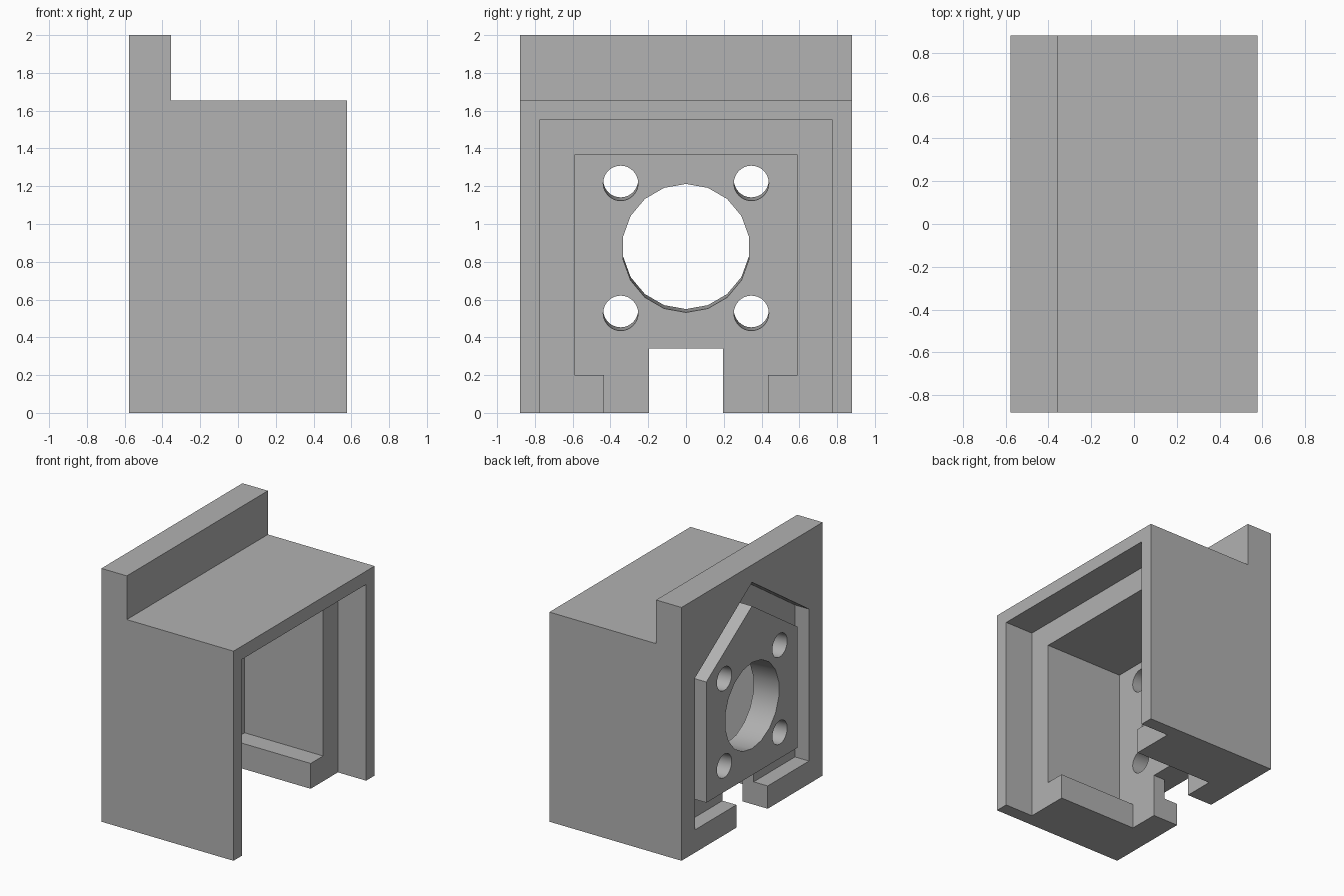
import bpy, bmesh, math
from mathutils import Matrix, Vector

cube = bpy.data.objects.get("Cube")
if cube:
    bpy.data.objects.remove(cube, do_unlink=True)

mat = bpy.data.materials.new("plain grey")
mat.use_nodes = True
grey = (0.445, 0.445, 0.445, 1)
mat.diffuse_color = grey
mat.node_tree.nodes["Principled BSDF"].inputs["Base Color"].default_value = grey

HALF_X, HALF_Y = 0.577, 0.88
WALL = -0.355          # inner face of the mounting wall
AXIS_Z = 0.872         # height of the bore


def finish(name, bm):
    bmesh.ops.recalc_face_normals(bm, faces=bm.faces)
    mesh = bpy.data.meshes.new(name)
    bm.to_mesh(mesh)
    bm.free()
    mesh.materials.append(mat)
    ob = bpy.data.objects.new(name, mesh)
    bpy.context.collection.objects.link(ob)
    return ob


def prism(name, points, shift):
    """Extrude a closed outline along a vector."""
    bm = bmesh.new()
    face = bm.faces.new([bm.verts.new(p) for p in points])
    new = bmesh.ops.extrude_face_region(bm, geom=[face])["geom"]
    bmesh.ops.translate(bm, vec=shift, verts=[v for v in new if isinstance(v, bmesh.types.BMVert)])
    return finish(name, bm)


def slot(name, x0, x1, half, z0, z1, apex=None):
    """Symmetric cutter along x, with an optional gabled top."""
    outline = [(-half, z0), (half, z0), (half, z1), (-half, z1)]
    if apex:
        outline.insert(3, (0, apex))
    return prism(name, [(x0, y, z) for y, z in outline], (x1 - x0, 0, 0))


def bore(name, y, z, radius, sides):
    """Slightly tilted round cutter through the mounting wall."""
    tilt = Vector((-1, 0, 0.08)).to_track_quat('Z', 'Y').to_matrix().to_4x4()
    bm = bmesh.new()
    bmesh.ops.create_cone(bm, cap_ends=True, segments=sides, radius1=radius, radius2=radius,
                          depth=0.8, matrix=Matrix.Translation((WALL, y, z)) @ tilt)
    return finish(name, bm)


def cut(target, cutter):
    mod = target.modifiers.new("cut", 'BOOLEAN')
    mod.operation, mod.solver, mod.object = 'DIFFERENCE', 'EXACT', cutter
    bpy.context.view_layer.objects.active = target
    bpy.ops.object.modifier_apply(modifier=mod.name)
    bpy.data.objects.remove(cutter, do_unlink=True)


# Housing with a raised rib along one top edge
side = [(-HALF_X, 0), (HALF_X, 0), (HALF_X, 1.655), (WALL, 1.655), (WALL, 2), (-HALF_X, 2)]
housing = prism("housing", [(x, -HALF_Y, z) for x, z in side], (0, 2 * HALF_Y, 0))

# Stepped cavity, open at the bottom between two ledges
cut(housing, slot("recess", 0.33, 1, 0.775, -0.2, 1.55))
cut(housing, slot("cavity", WALL, 0.5, 0.59, 0.2, 1.365))
cut(housing, slot("floor_gap", WALL, 0.5, 0.435, -0.2, 0.3))

# Gabled groove around the mounting plate
groove = slot("groove", -0.8, -0.455, 0.71, 0.18, 1.38, 1.863)
cut(groove, slot("plate_core", -1, -0.2, 0.57, 0.34, 1.293, 1.675))
cut(housing, groove)

# Notch at the foot of the wall
cut(housing, slot("notch", -1, -0.2, 0.195, -0.2, 0.34))

# Main bore and four screw holes
cut(housing, bore("main_bore", 0, AXIS_Z, 0.339, 18))
for sy in (-1, 1):
    for sz in (-1, 1):
        cut(housing, bore("screw_hole", sy * 0.346, AXIS_Z + sz * 0.344, 0.0925, 32))

bpy.ops.object.select_all(action='DESELECT')
housing.select_set(True)
bpy.context.view_layer.objects.active = housing
bpy.ops.object.shade_smooth_by_angle(angle=math.radians(30))
